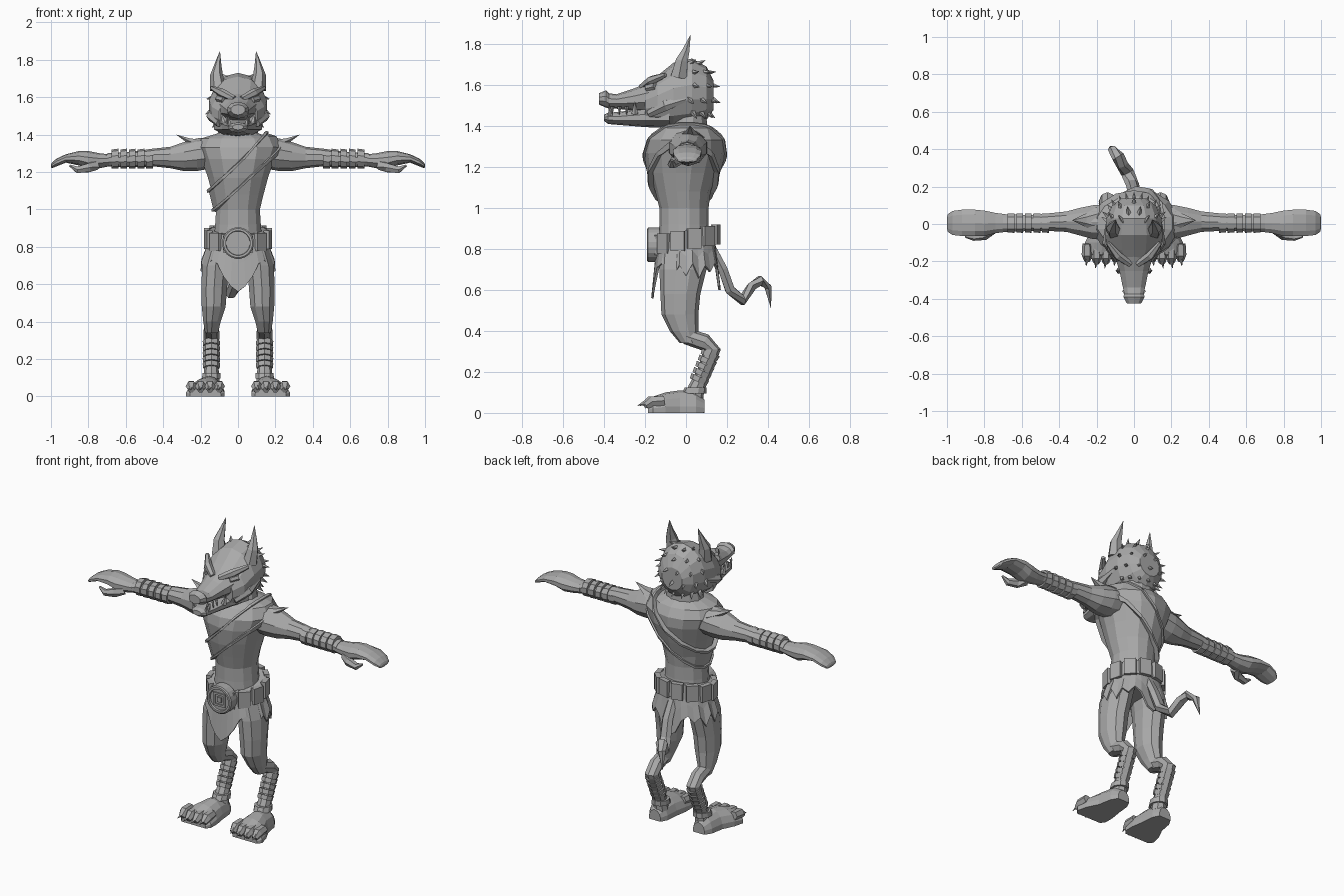
import bpy
import bmesh
from math import sin, cos, pi, radians
from mathutils import Vector, Matrix

default_cube = bpy.data.objects.get("Cube")
if default_cube:
    bpy.data.objects.remove(default_cube, do_unlink=True)

# One plain grey for the whole figure
grey = bpy.data.materials.new("plain grey")
grey.use_nodes = True
colour = (0.4, 0.4, 0.4, 1)
grey.diffuse_color = colour
grey.node_tree.nodes["Principled BSDF"].inputs["Base Color"].default_value = colour


def finish(name, bm, recalc=True):
    if recalc:
        bmesh.ops.recalc_face_normals(bm, faces=bm.faces)
    mesh = bpy.data.meshes.new(name)
    bm.to_mesh(mesh)
    bm.free()
    mesh.materials.append(grey)
    ob = bpy.data.objects.new(name, mesh)
    bpy.context.scene.collection.objects.link(ob)
    return ob


def skin(name, rings, caps=True):
    """Bridge equal rings of points into one flat-faced body."""
    bm = bmesh.new()
    loops = [[bm.verts.new(p) for p in ring] for ring in rings]
    n = len(loops[0])
    for low, high in zip(loops, loops[1:]):
        for i in range(n):
            j = (i + 1) % n
            bm.faces.new((low[i], low[j], high[j], high[i]))
    if caps:
        bm.faces.new(loops[0])
        bm.faces.new(loops[-1])
    return finish(name, bm)


def loft(name, axis, sections, n=12):
    """Sections are (position, low a, high a, low b, high b) across an axis."""
    rings = []
    for t, alo, ahi, blo, bhi in sections:
        ring = []
        for i in range(n):
            ang = 2 * pi * (i + 0.5) / n
            a = (alo + ahi) / 2 + (ahi - alo) / 2 * cos(ang)
            b = (blo + bhi) / 2 + (bhi - blo) / 2 * sin(ang)
            x, y, z = {"x": (t, a, b), "y": (a, t, b), "z": (a, b, t)}[axis]
            ring.append((x, y, max(z, 0)))
        rings.append(ring)
    return skin(name, rings)


def tube(name, points, radii, n=8, flat=1.0):
    """Tapering tube through a path."""
    pts = [Vector(p) for p in points]
    rings = []
    for k, p in enumerate(pts):
        along = (pts[min(k + 1, len(pts) - 1)] - pts[max(k - 1, 0)]).normalized()
        ref = Vector((1, 0, 0)) if abs(along.x) < 0.8 else Vector((0, 1, 0))
        u = (ref - along * ref.dot(along)).normalized()
        v = along.cross(u)
        rings.append([p + u * radii[k] * cos(2 * pi * i / n)
                      + v * radii[k] * flat * sin(2 * pi * i / n) for i in range(n)])
    return skin(name, rings)


def spike(name, base, tip, radius, n=5):
    return tube(name, [base, tip], [radius, 0.001], n)


def box(name, centre, size, turn=0.0):
    bm = bmesh.new()
    place = Matrix.Translation(centre) @ Matrix.Rotation(turn, 4, "Z")
    bmesh.ops.create_cube(bm, size=1, matrix=place @ Matrix.Diagonal((*size, 1)))
    return finish(name, bm)


def mirror(*parts):
    for ob in parts:
        twin = ob.copy()
        twin.data = ob.data.copy()
        twin.data.transform(Matrix.Scale(-1, 4, (1, 0, 0)))
        twin.data.flip_normals()
        twin.name = ob.name.replace("left", "right")
        bpy.context.scene.collection.objects.link(twin)


# Torso and neck
torso = loft("torso", "z", [
    (.76, -.14, .14, -.14, .13), (.92, -.125, .125, -.13, .11), (1, -.12, .12, -.13, .11),
    (1.08, -.14, .14, -.15, .12), (1.17, -.165, .165, -.175, .15),
    (1.27, -.2, .2, -.19, .18), (1.33, -.225, .225, -.18, .18),
    (1.38, -.2, .2, -.14, .15), (1.41, -.1, .1, -.1, .1)], 14)
loft("neck", "z", [(1.36, -.12, .12, -.1, .11), (1.48, -.1, .1, -.07, .1)])


# Sash: slices of the torso surface between two slanted planes
def sash_slice(name, low, high, thickness):
    bm = bmesh.new()
    bm.from_mesh(torso.data)
    for offset, keep_above in ((low, True), (high, False)):
        bmesh.ops.bisect_plane(
            bm, geom=bm.verts[:] + bm.edges[:] + bm.faces[:],
            plane_co=(offset, 0, 0), plane_no=(1, 0, -1),
            clear_inner=keep_above, clear_outer=not keep_above)
    ob = finish(name, bm, recalc=False)
    shell = ob.modifiers.new("thickness", "SOLIDIFY")
    shell.thickness = thickness
    shell.offset = 1


sash_slice("sash", -1.25, -1.11, .015)
sash_slice("sash_upper_hem", -1.255, -1.235, .025)
sash_slice("sash_lower_hem", -1.125, -1.105, .025)

# Head, muzzle and jaw
loft("head", "y", [
    (.135, -.07, .07, 1.48, 1.62), (.1, -.12, .12, 1.43, 1.69), (.03, -.15, .15, 1.4, 1.73),
    (-.06, -.158, .158, 1.39, 1.71), (-.14, -.145, .145, 1.4, 1.645),
    (-.2, -.105, .105, 1.41, 1.6)], 14)
loft("muzzle", "y", [
    (-.15, -.115, .115, 1.46, 1.63), (-.25, -.082, .082, 1.475, 1.585),
    (-.34, -.062, .062, 1.485, 1.555), (-.375, -.055, .055, 1.485, 1.56),
    (-.39, -.06, .06, 1.49, 1.575), (-.425, -.04, .04, 1.505, 1.56)], 10)
loft("jaw", "y", [
    (-.08, -.135, .135, 1.39, 1.5), (-.2, -.09, .09, 1.395, 1.49),
    (-.32, -.064, .064, 1.405, 1.47), (-.38, -.052, .052, 1.41, 1.465),
    (-.4, -.03, .03, 1.425, 1.455)], 10)

# Eyes, brows, ears and teeth
mirror(
    tube("left_eye", [(.075, -.19, 1.585), (.108, -.15, 1.595)], [.018, .018], 6),
    tube("left_brow", [(.02, -.215, 1.59), (.085, -.17, 1.622), (.14, -.1, 1.65)],
         [.018, .024, .012], 6),
    tube("left_ear", [(.105, -.035, 1.64), (.115, -.02, 1.72), (.108, .0, 1.77),
                      (.097, .022, 1.845)], [.045, .034, .02, .001], 6),
    spike("left_tusk", (.08, -.25, 1.46), (.092, -.25, 1.52), .018),
    spike("left_lower_fang", (.045, -.37, 1.45), (.052, -.375, 1.505), .012),
    tube("left_cheek", [(.1, -.18, 1.46), (.14, -.1, 1.5), (.14, 0, 1.53)],
         [.02, .03, .012], 6))
for y in (-.29, -.325, -.36):
    mirror(spike("left_upper_tooth", (.055, y, 1.495), (.06, y, 1.455), .01, 4))

# Spines over the crown, back of the head and cheeks
for lat, count, spread in ((-35, 7, 75), (-10, 7, 85), (15, 6, 75), (40, 5, 75), (65, 4, 80)):
    for k in range(count):
        azimuth = radians(spread * (2 * k / (count - 1) - 1))
        up = radians(lat)
        out = Vector((sin(azimuth) * cos(up), cos(azimuth) * cos(up), sin(up)))
        base = Vector((0, .005, 1.56)) + out * .93 * Vector((.15, .13, .17)).length / 1.75
        base = Vector((out.x * .14, out.y * .12 + .005, out.z * .155 + 1.56))
        lean = (out + Vector((0, .5, -.5))).normalized()
        spike("head_spine", base, base + lean * .05, .016, 4)

# Arm with open hand
mirror(
    loft("left_arm", "x", [
        (.14, -.09, .11, 1.22, 1.385), (.22, -.085, .105, 1.205, 1.38),
        (.29, -.065, .09, 1.205, 1.36), (.36, -.045, .07, 1.22, 1.335),
        (.45, -.04, .06, 1.23, 1.325), (.56, -.04, .05, 1.225, 1.31),
        (.7, -.045, .055, 1.23, 1.3)], 10),
    loft("left_hand", "x", [
        (.69, -.045, .055, 1.23, 1.295), (.74, -.052, .062, 1.22, 1.3),
        (.8, -.068, .075, 1.215, 1.312), (.85, -.068, .08, 1.235, 1.312),
        (.92, -.068, .08, 1.25, 1.295), (.97, -.062, .073, 1.23, 1.272),
        (.995, -.045, .055, 1.22, 1.25), (1, -.025, .035, 1.225, 1.24)], 10),
    tube("left_thumb", [(.76, -.03, 1.24), (.8, -.06, 1.222), (.86, -.07, 1.212),
                        (.9, -.068, 1.235)], [.03, .027, .02, .006], 6),
    tube("left_shoulder_spike", [(.2, .02, 1.345), (.26, .02, 1.365), (.33, .02, 1.4)],
         [.07, .035, .001], 6, .5))
for k in range(5):
    x = .455 + k * .046
    mirror(loft("left_forearm_wrap", "x", [
        (x, -.05, .06, 1.22, 1.325), (x + .036, -.048, .058, 1.218, 1.32)], 10))

# Belt, rising towards the back, with plates
RISE = .18
belt = loft("belt", "z", [(.8, -.17, .17, -.155, .155), (.89, -.165, .165, -.15, .15)], 16)
for v in belt.data.vertices:
    v.co.z += RISE * v.co.y
for k in range(12):
    ang = 2 * pi * (k + 0.5) / 12
    x, y = .165 * cos(ang), .15 * sin(ang)
    box("belt_plate", (x, y, .845 + RISE * y), (.03, .068, .098), ang)

# Round buckle with a raised rim and a square ornament
loft("buckle", "y", [(t, -r, r, .82 - r, .82 + r) for t, r in
                     ((-.13, .085), (-.185, .085), (-.19, .078), (-.19, .066), (-.178, .064))], 20)
for s in (-1, 1):
    box("buckle_bar", (s * .034, -.18, .82), (.012, .012, .08))
    box("buckle_bar", (0, -.18, .82 + s * .034), (.08, .012, .012))
box("buckle_centre", (0, -.18, .82), (.03, .012, .03))

# Ragged loincloth: hem heights run from the front round to the back
hem = [.56, .59, .64, .71, .73, .7, .66, .72, .67, .73, .66, .72, .69, .73, .7, .62, .6]
count = 2 * (len(hem) - 1)
rings = []
for share in (0, .5, 1):
    ring = []
    for i in range(count):
        ang = 2 * pi * i / count
        bottom = hem[min(i, count - i)]
        ring.append(((.15 + .05 * share) * sin(ang), -(.14 + .03 * share) * cos(ang),
                     .86 + (bottom - .86) * share))
    rings.append(ring)
cloth = skin("loincloth", rings, caps=False)
cloth.modifiers.new("thickness", "SOLIDIFY").thickness = .012

# Leg with backward hock
mirror(
    loft("left_thigh", "z", [
        (.84, .02, .15, -.12, .11), (.7, .045, .195, -.13, .1), (.58, .055, .2, -.125, .07),
        (.48, .063, .197, -.12, .06), (.4, .09, .188, -.08, .06), (.34, .105, .178, -.03, .06)], 10),
    tube("left_shin", [(.142, 0, .375), (.142, .09, .345), (.142, .128, .31), (.142, .09, .2),
                       (.142, .05, .12), (.142, .04, .06)], [.04, .042, .042, .036, .04, .045]),
    loft("left_ankle_cuff", "z", [(.095, .09, .195, -.02, .1), (.125, .09, .192, -.005, .1)], 10),
    loft("left_foot", "y", [
        (.09, .11, .19, -.04, .065), (.05, .09, .215, -.08, .1), (-.03, .082, .23, -.09, .11),
        (-.1, .07, .265, -.08, .1), (-.16, .07, .28, -.07, .08), (-.185, .09, .26, -.04, .05)], 14))
for k in range(5):
    t = k / 5
    centre = Vector((.142, .122 - .065 * t, .295 - .15 * t))
    down = Vector((0, -.011, -.024))
    mirror(tube("left_shin_wrap", [centre, centre + down], [.047, .044]))

# Toes and claws
for k in range(4):
    x = .1 + k * .05
    y = -.175 - .012 * (k in (1, 2))
    mirror(
        tube("left_toe", [(x, y + .07, .06), (x, y + .01, .055), (x, y - .02, .035)],
             [.026, .03, .018], 6),
        spike("left_claw", (x, y, .055), (x + .006, y - .05, .035), .016))

# Tail, curling up and drooping at the tip
tube("tail", [(0, .13, .8), (0, .18, .7), (-.01, .215, .6), (-.035, .275, .55),
              (-.065, .32, .615), (-.085, .36, .645), (-.115, .4, .615), (-.13, .415, .51)],
     [.03, .035, .036, .036, .034, .034, .026, .001], 6, .75)
